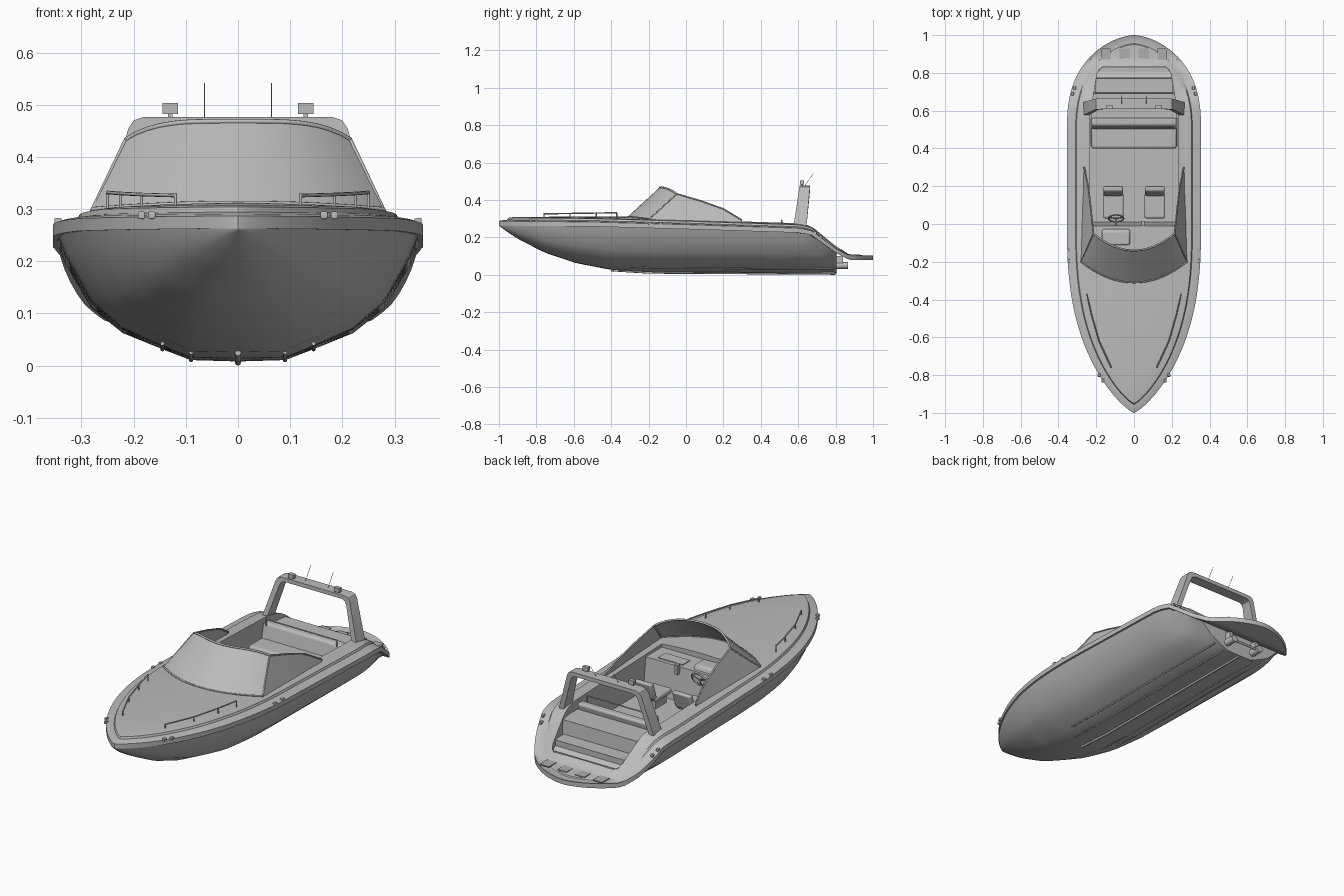
import bpy, bmesh, math
from mathutils import Vector

if "Cube" in bpy.data.objects:
    bpy.data.objects.remove(bpy.data.objects["Cube"])


def material(name, v):
    m = bpy.data.materials.new(name)
    m.use_nodes = True
    m.diffuse_color = (v, v, v, 1)
    m.node_tree.nodes["Principled BSDF"].inputs["Base Color"].default_value = (v, v, v, 1)
    return m


GREY = material("light grey", 0.5)
PAD = material("mid grey", 0.42)


def finish(name, bm, mat=GREY, out=None, bevel=0):
    bmesh.ops.remove_doubles(bm, verts=bm.verts, dist=0.0004)
    bmesh.ops.dissolve_degenerate(bm, edges=bm.edges, dist=0.0002)
    bmesh.ops.recalc_face_normals(bm, faces=bm.faces)
    if out and sum(f.normal.dot(Vector(out)) * f.calc_area() for f in bm.faces) < 0:
        bmesh.ops.reverse_faces(bm, faces=bm.faces)
    me = bpy.data.meshes.new(name)
    bm.to_mesh(me)
    bm.free()
    ob = bpy.data.objects.new(name, me)
    bpy.context.collection.objects.link(ob)
    me.materials.append(mat)
    if bevel:
        mod = ob.modifiers.new("soft edges", "BEVEL")
        mod.width, mod.segments = bevel, 3
    bpy.ops.object.select_all(action="DESELECT")
    ob.select_set(True)
    bpy.context.view_layer.objects.active = ob
    bpy.ops.object.shade_smooth_by_angle(angle=math.radians(32))
    return ob


def grid(name, rows, closed=False, caps=False, out=None, mat=GREY):
    """Skin a list of point rows."""
    bm = bmesh.new()
    vs = [[bm.verts.new(p) for p in r] for r in rows]
    n = len(rows[0])
    for a, b in zip(vs, vs[1:]):
        for j in range(n if closed else n - 1):
            k = (j + 1) % n
            bm.faces.new((a[j], a[k], b[k], b[j]))
    if caps:
        bm.faces.new(vs[0])
        bm.faces.new(vs[-1])
    return finish(name, bm, mat, out)


def box(name, lo, hi, lean=0, bevel=0.0, mat=GREY):
    """Box between two corners; lean shifts the top along y."""
    bm = bmesh.new()
    bmesh.ops.create_cube(bm, size=1)
    for v in bm.verts:
        top = v.co.z > 0
        v.co = [l + (c + 0.5) * (h - l) for l, c, h in zip(lo, v.co, hi)]
        v.co.y += lean * top
    return finish(name, bm, mat, bevel=bevel)


def tube(name, pts, r, cyclic=False):
    cu = bpy.data.curves.new(name, "CURVE")
    cu.dimensions = "3D"
    cu.bevel_depth, cu.bevel_resolution, cu.use_fill_caps = r, 2, True
    sp = cu.splines.new("POLY")
    sp.points.add(len(pts) - 1)
    for p, q in zip(sp.points, pts):
        p.co = (*q, 1)
    sp.use_cyclic_u = cyclic
    cu.materials.append(GREY)
    ob = bpy.data.objects.new(name, cu)
    bpy.context.collection.objects.link(ob)


def interp(table, y):
    for (a, va), (b, vb) in zip(table, table[1:]):
        if y <= b:
            return va + (vb - va) * max(0, (y - a) / (b - a))
    return table[-1][1]


# Shape of the boat along its length
def width(y):
    if y < 0:
        return 0.355 * max(0, 1 - (-y) ** 2.6) ** 0.8
    return 0.355 * max(0, 1 - max(0, 2 * y - 1) ** 2.6) ** 0.6


def rail(y):
    return interp([(-1, .275), (-.5, .27), (0, .256), (.6, .237), (.67, .225), (.8, .13), (.87, .092), (1, .092)], y)


def keel(y):
    return interp([(-1, .262), (-.95, .225), (-.89, .187), (-.754, .118), (-.594, .064), (-.407, .027), (-.2, .014), (.8, .008)], y)


def rise(y):
    return interp([(.62, 1), (.86, .4)], y)


def opening(y):
    return interp([(.56, .235), (.83, .19)], y)


N = 64
STATIONS = [-math.cos(math.pi * i / N) for i in range(N + 1)]

# Hull skin and transom
SECTION = [(0, 0), (.27, .01), (.42, .1), (.64, .24), (.815, .46), (.955, .83), (1, 1)]


def hull_row(y):
    k, top = keel(y), (rail(y) if y < .6 else .237) - .008
    half = [(.975 * width(y) * sx, min(k + (top - k) * sz, rail(y))) for sx, sz in SECTION]
    return [(-x, y, z) for x, z in half[::-1]] + [(x, y, z) for x, z in half[1:]]


END = .805
rows = [hull_row(y) for y in STATIONS if y < END - .01] + [hull_row(END)]
grid("hull", rows, out=(0, 0, -1))
grid("transom", [[(-x, y, z), (x, y, z)] for x, y, z in rows[-1][len(SECTION) - 1:]], out=(0, 1, 0))

# Deck: rub rail, stepped side decks, then inward to the cockpit opening and down its walls
FRONT, BACK, FLOOR = -.14, .83, .115


def ring(points):
    return points + [(-x, y, z) for x, y, z in points[-2:0:-1]]


def inset(d, dz):
    pts = []
    for y in STATIONS:
        yy = y * (1 - d)
        pts.append((width(y) * (1 - d / .355), yy, rail(yy) + dz * (rise(yy) if dz > .013 else 1)))
    return pts


PROFILE = [(.03, -.012), (0, -.012), (0, .012), (.012, .016), (.045, .02), (.05, .03), (.075, .034)]
halves = [inset(d, dz) for d, dz in PROFILE]
edge = halves[-1]
for t in (.2, .4, .6, .8, 1):
    half = []
    for x, y, z in edge:
        oy = min(max(y, FRONT), BACK)
        x1, y1 = x + (min(x, opening(oy)) - x) * t, y + (oy - y) * t
        crown = .016 * t * max(0, 1 - (x1 / .28) ** 2)
        half.append((x1, y1, rail(y1) + (.034 + crown) * rise(y1)))
    halves.append(half)
halves.append([(x, y, FLOOR) for x, y, z in halves[-1]])
grid("deck", [ring(h) for h in halves], closed=True, out=(0, 0, 1))
grid("cockpit_floor", [[(-x, y, z), (x, y, z)] for x, y, z in halves[-1]], out=(0, 0, 1))
grid("platform_underside", [[(-x, y, z), (x, y, z)] for x, y, z in halves[1] if y > .76], out=(0, 0, -1))
for i, x in enumerate((-.15, -.05, .05, .15)):
    box("platform_pad_%d" % i, (x - .026, .87, .104), (x + .026, .93, .109), mat=PAD)

# Keel and bottom strakes
tube("keel_strip", [(0, y, keel(y) - .002) for y in (-.4, -.2, .8)], .006)
for s in (-1, 1):
    for x, f, y0 in ((.09, .01, -.35), (.145, .1, -.3)):
        tube("strake", [(s * x, y, keel(y) + f * (.24 - keel(y))) for y in (y0, -.15, .3, .79)], .004)

# Windscreen with side glass and frame
U = [i / 10 for i in range(-10, 11)]
base = [(.28 * u, -.31 + .11 * u * u, .312 - .012 * u * u) for u in U]
top = [(.215 * u, -.14 + .09 * u * u, .468 - .035 * u ** 4) for u in U]
grid("windscreen", [base, top], out=(0, -1, 0))
tube("windscreen_top_frame", top, .005)
tube("windscreen_base_frame", base, .004)
for s in (-1, 1):
    low = [(s * .28, -.2, .296), (s * .275, .05, .284), (s * .268, .2, .28), (s * .266, .3, .276)]
    high = [(s * .215, -.05, .433), (s * .228, .08, .395), (s * .242, .2, .352), (s * .264, .3, .292)]
    grid("side_glass", [low, high], out=(s, 0, 0))
    tube("side_glass_frame", high, .004)
    tube("windscreen_post", [low[0], high[0]], .004)

# Arch with lamps and aerials
path = [(.268, .262), (.21, .455), (.2, .47), (.18, .477)]
path = [(-x, z) for x, z in path] + [(x, z) for x, z in path[::-1]]
rows = []
for x, z in path:
    y, d = .612 + (z - .28) * .12, .034 - (z - .28) * .03
    xi, zi = x * .9, z - (.02 if z > .4 else 0)
    rows.append([(x, y - d, z), (x, y + d, z), (xi, y + d, zi), (xi, y - d, zi)])
grid("arch", rows, closed=True, caps=True)
for s in (-1, 1):
    box("arch_lamp", (s * .13 - .015, .61, .482), (s * .13 + .015, .63, .503))
    box("lamp_foot", (s * .13 - .004, .615, .47), (s * .13 + .004, .625, .484))
    tube("aerial", [(s * .064, .635, .475), (s * .064, .68, .541)], .001)

# Cockpit: seats, bench, dashboard and stern steps
for s in (-1, 1):
    x = s * .11
    box("seat_base", (x - .035, .05, FLOOR), (x + .035, .14, .16))
    box("seat_cushion", (x - .055, .03, .16), (x + .055, .16, .187), bevel=.01)
    box("seat_back", (x - .052, .145, .175), (x + .052, .175, .265), lean=.028, bevel=.01)
box("bench_base", (-.23, .41, FLOOR), (.23, .56, .165))
box("bench_cushion", (-.225, .4, .165), (.225, .53, .195), bevel=.012)
box("bench_back", (-.225, .5, .18), (.225, .545, .268), lean=.02, bevel=.012)
tube("bench_rail", [(-.2, .512, .26), (-.2, .512, .292), (.2, .512, .292), (.2, .512, .26)], .004)
box("stern_hatch", (-.225, .56, FLOOR), (.225, .7, .235), lean=-.01)
box("stern_step", (-.205, .69, FLOOR), (.205, .77, .165))
box("dashboard", (-.234, -.15, FLOOR), (.234, .01, .283), lean=-.02)
box("instrument_hood", (-.17, -.1, .27), (-.02, -.02, .305), lean=-.015, bevel=.012)
box("dash_panel", (.04, -.09, .28), (.18, -.03, .287))
box("throttle", (.04, -.01, .25), (.055, .015, .3))
ring_pts = [(-.095 + .04 * math.cos(a), .03 + .018 * math.sin(a), .27 + .036 * math.sin(a))
            for a in [math.pi * i / 12 for i in range(24)]]
tube("steering_wheel", ring_pts, .004, cyclic=True)
for i in (2, 10, 18):
    tube("wheel_spoke", [(-.095, .025, .265), ring_pts[i]], .003)
tube("steering_column", [(-.095, -.02, .25), (-.095, .027, .266)], .006)

# Bow handrails, cleats and fairlead lights
for s in (-1, 1):
    line = [(s * x, y) for x, y in ((.25, -.37), (.225, -.48), (.185, -.62), (.12, -.76))]
    tube("bow_rail", [(x, y, .332 - i * .002) for i, (x, y) in enumerate(line)], .0035)
    for x, y in line:
        tube("rail_post", [(x, y, .295), (x, y, .33)], .003)
    for x, y in ((.345, -.135), (.345, -.195), (.185, -.8), (.165, -.83), (.325, .69), (.315, .72)):
        z = rail(y) + .012
        box("deck_fitting", (s * x - .007, y - .009, z - .004), (s * x + .007, y + .009, z + .01), bevel=.003)

# Stern drives under the platform
for s in (-1, 1):
    tube("drive_nozzle", [(s * .08, .79, .05), (s * .08, .865, .05)], .018)
    box("drive_bracket", (s * .08 - .01, .8, .05), (s * .08 + .01, .84, .1))
tube("drive_tie_bar", [(-.08, .85, .05), (.08, .85, .05)], .006)
